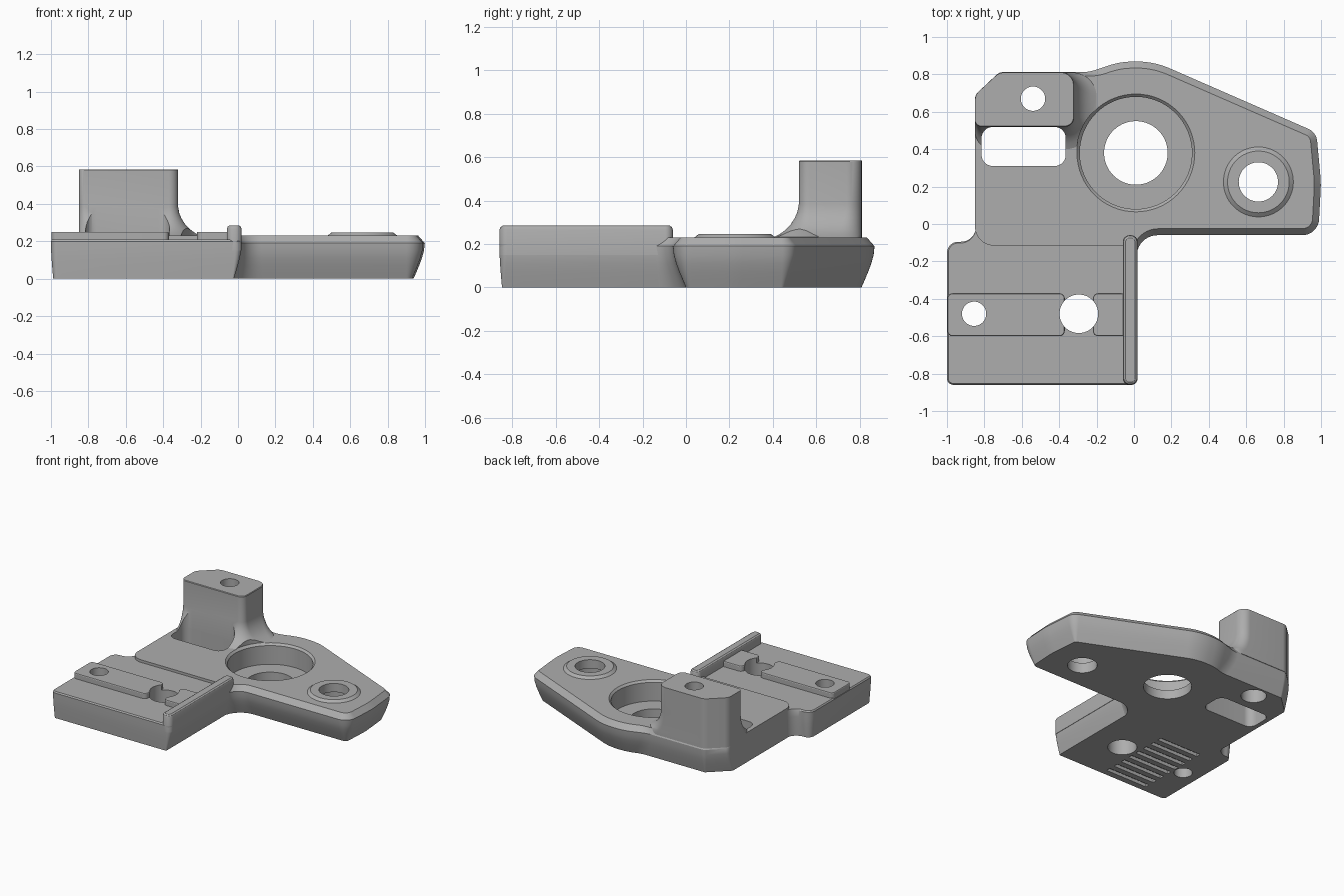
import bpy
import bmesh
import math
from mathutils import Vector

if "Cube" in bpy.data.objects:
    bpy.data.objects.remove(bpy.data.objects["Cube"])

grey = bpy.data.materials.new("plain grey")
grey.use_nodes = True
grey.diffuse_color = (0.42, 0.42, 0.42, 1)
grey.node_tree.nodes["Principled BSDF"].inputs["Base Color"].default_value = grey.diffuse_color


def outline(corners, inset, steps=10):
    """Rounded polygon; corners are (x, y, radius, inset factor of the edge that follows)."""
    count = len(corners)
    pts = [Vector(c[:2]) for c in corners]
    dirs = [(pts[(i + 1) % count] - pts[i]).normalized() for i in range(count)]
    ring = []
    for i, corner in enumerate(corners):
        a, b = dirs[i - 1], dirs[i]
        cross = a.x * b.y - a.y * b.x
        da, db = corners[i - 1][3] * inset, corner[3] * inset
        # intersection of the two shifted edges
        p = pts[i] + (b * da - a * db) / cross
        side = math.copysign(1, cross)
        turn = math.atan2(cross, a.dot(b))
        r = max(0.004, corner[2] - side * (da + db) / 2)
        start = p - a * r * math.tan(abs(turn) / 2)
        centre = start + side * r * Vector((-a.y, a.x))
        for k in range(steps + 1):
            t = turn * k / steps
            v = start - centre
            ring.append(centre + Vector((v.x * math.cos(t) - v.y * math.sin(t),
                                         v.x * math.sin(t) + v.y * math.cos(t))))
    return ring


def skin(name, rings):
    """Closed solid through rings given as (height, 2D points)."""
    bm = bmesh.new()
    loops = [[bm.verts.new((p.x, p.y, z)) for p in ring] for z, ring in rings]
    n = len(loops[0])
    for low, high in zip(loops, loops[1:]):
        for i in range(n):
            j = (i + 1) % n
            bm.faces.new((low[i], low[j], high[j], high[i]))
    bm.faces.new(loops[0][::-1])
    bm.faces.new(loops[-1])
    bmesh.ops.recalc_face_normals(bm, faces=bm.faces)
    mesh = bpy.data.meshes.new(name)
    bm.to_mesh(mesh)
    bm.free()
    mesh.materials.append(grey)
    obj = bpy.data.objects.new(name, mesh)
    bpy.context.collection.objects.link(obj)
    return obj


def loft(name, corners, levels):
    return skin(name, [(z, outline(corners, inset)) for z, inset in levels])


def block(name, x0, x1, y0, y1, r, levels):
    corners = [(x0, y0, r, 1), (x1, y0, r, 1), (x1, y1, r, 1), (x0, y1, r, 1)]
    return loft(name, corners, levels)


def lathe(name, x, y, levels, steps=64):
    turns = [2 * math.pi * k / steps for k in range(steps)]
    return skin(name, [(z, [Vector((x + r * math.cos(t), y + r * math.sin(t))) for t in turns])
                       for z, r in levels])


def cut(obj, cutters):
    bpy.context.view_layer.objects.active = obj
    for cutter in cutters:
        mod = obj.modifiers.new("cut", "BOOLEAN")
        mod.operation = "DIFFERENCE"
        mod.solver = "EXACT"
        mod.object = cutter
        bpy.ops.object.modifier_apply(modifier=mod.name)


# Bulged side profile shared by both plates
bulge = [(0, 0.06), (0.03, 0.047), (0.07, 0.03), (0.11, 0.015), (0.15, 0.004)]

# Main plate with the side arm
main_plate = loft("main_plate", [
    (-0.85, -0.115, 0.1, 0), (-0.05, -0.115, 0, 0), (-0.05, -0.3, 0, 0),
    (0.015, -0.3, 0, 0.7), (0.015, -0.06, 0.11, 1), (0.985, -0.06, 0.09, 1),
    (1.0, 0.22, 0.6, 1), (0.975, 0.49, 0.08, 1), (0.1, 0.872, 0.45, 1),
    (-0.08, 0.866, 0.4, 1), (-0.24, 0.812, 0.25, 0.6), (-0.72, 0.812, 0.05, 0.6),
    (-0.85, 0.69, 0.05, 0)], bulge + [(0.19, 0), (0.23, 0.035)])

# Lower front plate
front_plate = loft("front_plate", [
    (-1, -0.86, 0.035, 0.2), (0.02, -0.86, 0.035, 0.7), (0.02, 0.02, 0, 0),
    (-0.845, 0.02, 0, 0), (-0.845, -0.095, 0.08, 0.2), (-1, -0.095, 0.06, 0.2)],
    bulge + [(0.2, 0), (0.21, 0.035)])

# Upright post, flared at its foot
flare = [(0.2, -0.125), (0.23, -0.12), (0.245, -0.09), (0.265, -0.062), (0.29, -0.038),
         (0.32, -0.019), (0.35, -0.006), (0.385, 0), (0.58, 0), (0.585, 0.004)]
post = loft("post", [
    (-0.85, 0.52, 0.035, 1), (-0.32, 0.52, 0.05, 1), (-0.32, 0.81, 0.07, 0),
    (-0.72, 0.81, 0.07, 0), (-0.85, 0.69, 0.07, 0)], flare)

# Raised ring around the arm hole
arm_boss = lathe("arm_boss", 0.665, 0.225, [(0.15, 0.187), (0.23, 0.187), (0.247, 0.165)])

# Rail pads and the edge lip of the front plate
pad = [(0.15, 0), (0.245, 0), (0.25, 0.003)]
long_pad = block("long_pad", -0.998, -0.37, -0.6, -0.37, 0.03, pad)
short_pad = block("short_pad", -0.22, -0.04, -0.6, -0.37, 0.03, pad)
edge_lip = block("edge_lip", -0.06, 0.02, -0.86, -0.06, 0.036,
                 [(0.15, 0), (0.265, 0), (0.278, 0.005), (0.285, 0.015)])

# Cutters for bores, screw holes and the window
bore = lathe("bore_cutter", 0.01, 0.38, [(-0.1, 0.17), (0.07, 0.17), (0.07, 0.3),
                                         (0.215, 0.3), (0.232, 0.317), (1, 0.317)])
arm_hole = lathe("arm_hole_cutter", 0.665, 0.225, [(-0.1, 0.105), (0.08, 0.105), (0.08, 0.13),
                                                  (0.18, 0.13), (0.18, 0.105), (1, 0.105)])
post_hole = lathe("post_hole_cutter", -0.54, 0.67, [(-0.1, 0.09), (0.1, 0.09),
                                                    (0.1, 0.065), (1, 0.065)])
small_hole = lathe("small_hole_cutter", -0.855, -0.48, [(-0.1, 0.065), (1, 0.065)])
large_hole = lathe("large_hole_cutter", -0.295, -0.48, [(-0.1, 0.103), (1, 0.103)])
window = block("window_cutter", -0.815, -0.365, 0.31, 0.519, 0.06, [(-0.1, 0), (1, 0)])

# Grip grooves under the front plate
grooves = [block("groove_cutter", -0.78, -0.42, y, y + 0.035, 0.005, [(-0.1, 0), (0.025, 0)])
           for y in [-0.8 + 0.08 * i for i in range(8)]]

cut(main_plate, [bore, arm_hole, post_hole, window])
cut(post, [bore, post_hole, window])
cut(arm_boss, [arm_hole])
cut(front_plate, [small_hole, large_hole] + grooves)
cut(long_pad, [small_hole, large_hole])
cut(short_pad, [large_hole])

for cutter in [bore, arm_hole, post_hole, small_hole, large_hole, window] + grooves:
    bpy.data.objects.remove(cutter)

# Smooth the curved walls and keep the edges crisp
bpy.ops.object.select_all(action="DESELECT")
for part in (main_plate, front_plate, post, arm_boss, long_pad, short_pad, edge_lip):
    part.select_set(True)
    bpy.context.view_layer.objects.active = part
bpy.ops.object.shade_smooth_by_angle(angle=math.radians(30))
